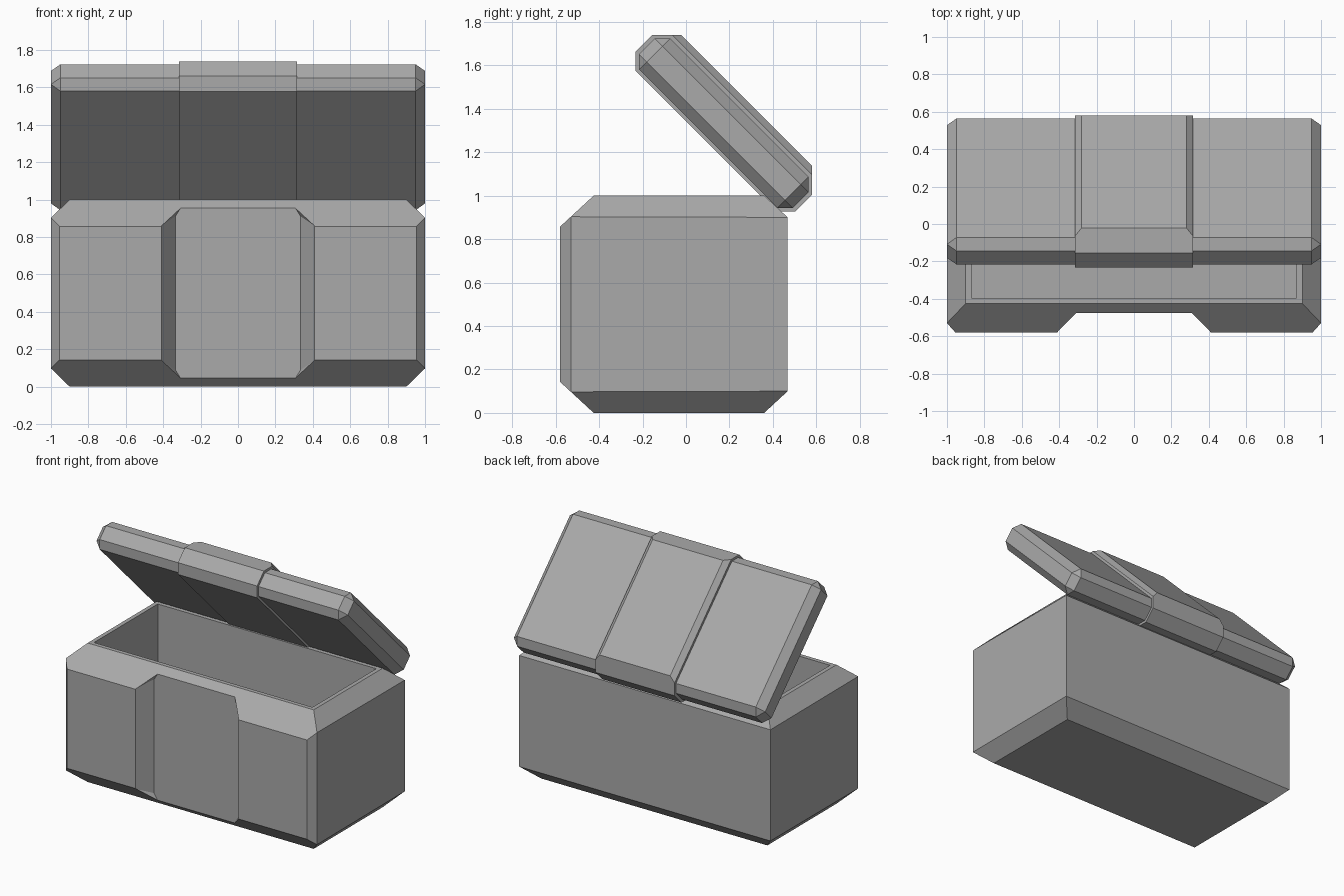
import bpy
import bmesh
import math
from mathutils import Matrix

if "Cube" in bpy.data.objects:
    bpy.data.objects.remove(bpy.data.objects["Cube"], do_unlink=True)

GREY = (0.4, 0.4, 0.4, 1.0)
grey = bpy.data.materials.new("plain_grey")
grey.use_nodes = True
grey.diffuse_color = GREY
grey.node_tree.nodes["Principled BSDF"].inputs["Base Color"].default_value = GREY


def finish(name, bm):
    """Turn a bmesh into a flat shaded grey object."""
    bmesh.ops.recalc_face_normals(bm, faces=bm.faces)
    mesh = bpy.data.meshes.new(name)
    bm.to_mesh(mesh)
    bm.free()
    mesh.materials.append(grey)
    obj = bpy.data.objects.new(name, mesh)
    bpy.context.collection.objects.link(obj)
    return obj


def hull(name, points):
    """Convex solid around points, with flat areas merged."""
    bm = bmesh.new()
    for p in points:
        bm.verts.new(p)
    bmesh.ops.convex_hull(bm, input=bm.verts)
    bmesh.ops.dissolve_limit(bm, angle_limit=math.radians(3),
                             verts=bm.verts, edges=bm.edges)
    return finish(name, bm)


def box(name, size, centre, bevel=0.0):
    bm = bmesh.new()
    bmesh.ops.create_cube(bm, size=1)
    bmesh.ops.scale(bm, vec=size, verts=bm.verts)
    bmesh.ops.translate(bm, vec=centre, verts=bm.verts)
    if bevel:
        bmesh.ops.bevel(bm, geom=bm.edges[:], offset=bevel, segments=1,
                        profile=0.5, affect='EDGES')
    return finish(name, bm)


def mirrored(points):
    """Repeat points left/right and above/below mid height (z = 0.5)."""
    return [(sx * x, y, 0.5 + sz * (z - 0.5))
            for x, y, z in points for sx in (1, -1) for sz in (1, -1)]


def cut(obj, cutter):
    mod = obj.modifiers.new("cut", 'BOOLEAN')
    mod.operation = 'DIFFERENCE'
    mod.solver = 'EXACT'
    mod.object = cutter
    bpy.context.view_layer.objects.active = obj
    bpy.ops.object.modifier_apply(modifier=mod.name)
    bpy.data.objects.remove(cutter, do_unlink=True)


# Chest body with chamfered top, bottom and front corners
body = hull("chest_body", mirrored([
    (0.9, -0.425, 1.0), (0.9, 0.36, 1.0),
    (1.0, 0.468, 0.9), (1.0, -0.53, 0.903), (0.955, -0.58, 0.857)]))

# Recessed front panel with sloping side walls
cut(body, hull("panel_cutter", mirrored([
    (0.272, -0.475, 1.01), (0.335, -0.475, 0.91),
    (0.496, -0.7, 0.803), (0.433, -0.7, 0.903)])))

# Open storage cavity
cut(body, box("cavity_cutter", (1.74, 0.725, 1.17), (0, -0.0325, 0.615)))

# Lid, modelled flat with its front toward -y, then tilted open
LENGTH_MID = 0.82
tilt = Matrix.Rotation(math.radians(-45), 4, 'X')
lid = box("lid", (2.0, 1.0, 0.202), (0, -LENGTH_MID, 1.066), bevel=0.05)

# Raised band across the middle of the lid: (x, half length, height)
band_half = [(0.315, 0.46, 0.95), (0.315, 0.52, 1.01), (0.315, 0.52, 1.12),
             (0.315, 0.455, 1.185), (0.28, 0.425, 1.215)]
band = hull("lid_band", [(sx * x, sy * y - LENGTH_MID, z)
                         for x, y, z in band_half
                         for sx in (1, -1) for sy in (1, -1)])

for part in (lid, band):
    part.data.transform(tilt)
